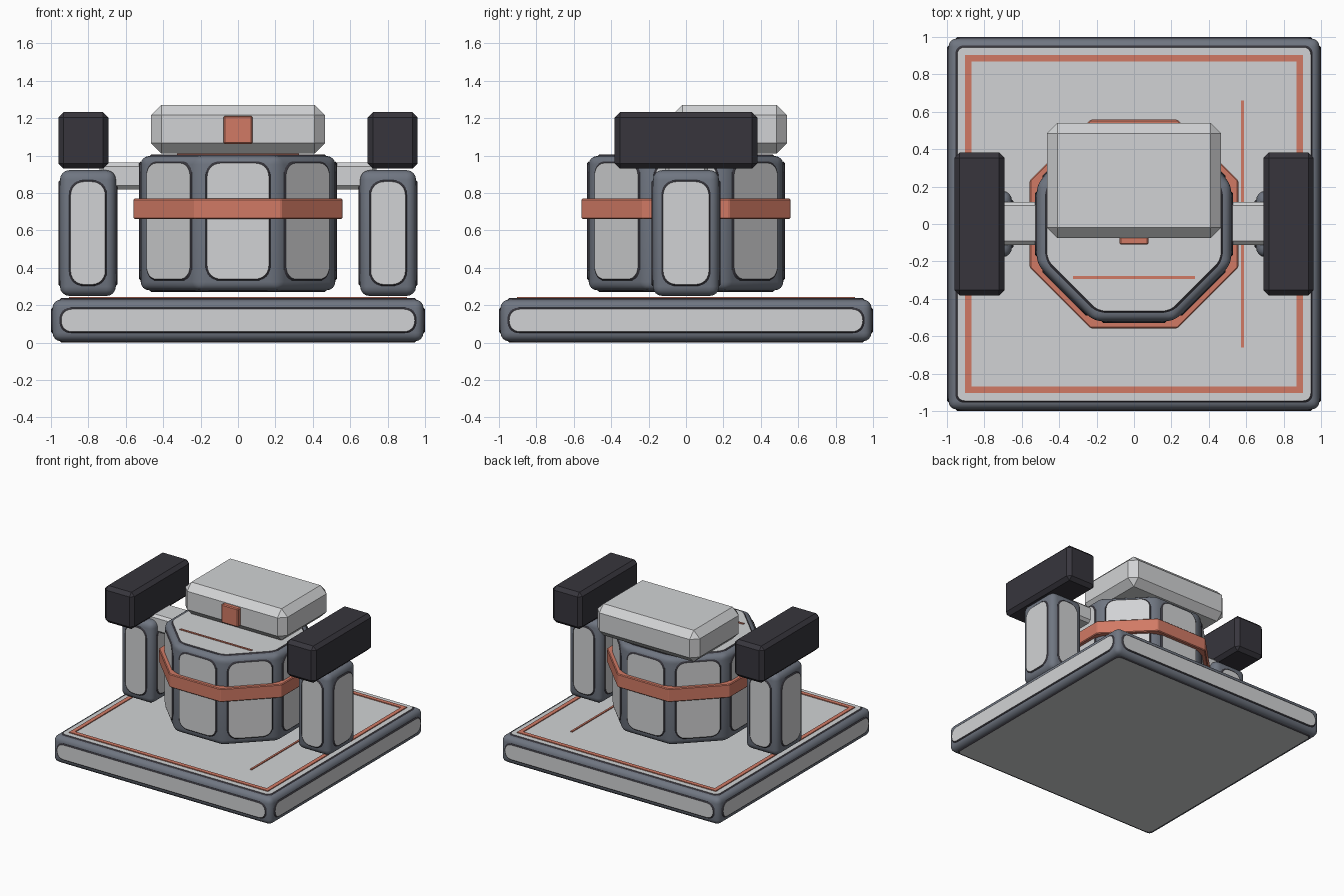
import bpy, bmesh, math
from mathutils import Matrix, Vector

if "Cube" in bpy.data.objects:
    bpy.data.objects.remove(bpy.data.objects["Cube"])


def material(name, rgb):
    m = bpy.data.materials.new(name)
    m.diffuse_color = (*rgb, 1)
    m.use_nodes = True
    m.node_tree.nodes["Principled BSDF"].inputs["Base Color"].default_value = m.diffuse_color
    return m


LIGHT = material("light_grey", (0.64, 0.65, 0.66))
FRAME = material("slate_frame", (0.16, 0.18, 0.22))
ORANGE = material("coral_orange", (0.64, 0.195, 0.13))
BLACK = material("charcoal", (0.038, 0.036, 0.046))
SEAM = 0.009
LIFT = 0.008


def finish(name, bm, mats, smooth=False):
    bmesh.ops.recalc_face_normals(bm, faces=bm.faces)
    me = bpy.data.meshes.new(name)
    bm.to_mesh(me)
    bm.free()
    for m in mats:
        me.materials.append(m)
    ob = bpy.data.objects.new(name, me)
    bpy.context.collection.objects.link(ob)
    if smooth:
        bpy.ops.object.select_all(action='DESELECT')
        ob.select_set(True)
        bpy.context.view_layer.objects.active = ob
        bpy.ops.object.shade_smooth_by_angle(angle=math.radians(40))
    return ob


def bevel(bm, width, segments):
    if width:
        bmesh.ops.bevel(bm, geom=bm.edges[:], offset=width, segments=segments,
                        profile=0.5, affect='EDGES')


def box(name, lo, hi, mat, width=0, segments=1):
    lo, hi = Vector(lo), Vector(hi)
    bm = bmesh.new()
    bmesh.ops.create_cube(bm, size=1, matrix=Matrix.Translation((lo + hi) / 2)
                          @ Matrix.Diagonal((*(hi - lo), 1)))
    bevel(bm, width, segments)
    return finish(name, bm, [mat], segments > 1)


def octagon(inradius):
    r = inradius / math.cos(math.pi / 8)
    return [(r * math.cos(math.pi / 8 + i * math.pi / 4),
             r * math.sin(math.pi / 8 + i * math.pi / 4)) for i in range(8)]


def rect(w, h):
    return [(-w / 2, -h / 2), (w / 2, -h / 2), (w / 2, h / 2), (-w / 2, h / 2)]


def prism(name, corners, z0, z1, mat, width, segments):
    bm = bmesh.new()
    face = bm.faces.new([bm.verts.new((x, y, z0)) for x, y in corners])
    top = bmesh.ops.extrude_face_region(bm, geom=[face])["geom"]
    bmesh.ops.translate(bm, vec=(0, 0, z1 - z0),
                        verts=[v for v in top if isinstance(v, bmesh.types.BMVert)])
    bevel(bm, width, segments)
    return finish(name, bm, [mat], segments > 1)


def rounded(corners, radius, grow):
    """Outline with rounded corners, pushed outward by grow."""
    pts = [Vector((x + math.copysign(grow, x), y + math.copysign(grow, y)))
           for x, y in corners]
    out = []
    for i, p in enumerate(pts):
        a = p + (pts[i - 1] - p).normalized() * radius
        b = p + (pts[(i + 1) % len(pts)] - p).normalized() * radius
        for k in range(7):
            t = k / 6
            w = 1.6 * t * (1 - t)
            s = (1 - t) ** 2 + t ** 2 + w
            out.append((a * (1 - t) ** 2 + p * w + b * t ** 2) / s)
    return out


def panel(name, corners, radius, mat4):
    """Light raised plate with a dark sloping seam around it."""
    bm = bmesh.new()
    low = [bm.verts.new((*p, -0.001)) for p in rounded(corners, radius, SEAM)]
    top = [bm.verts.new((*p, LIFT)) for p in rounded(corners, radius, 0)]
    bm.faces.new(top)
    n = len(top)
    for i in range(n):
        j = (i + 1) % n
        bm.faces.new((low[i], low[j], top[j], top[i])).material_index = 1
    bm.transform(mat4)
    # open-backed plate: keep outward winding
    me = bpy.data.meshes.new(name)
    bm.to_mesh(me)
    bm.free()
    me.materials.append(LIGHT)
    me.materials.append(BLACK)
    ob = bpy.data.objects.new(name, me)
    bpy.context.collection.objects.link(ob)


def side(angle, dist, centre):
    return (Matrix.Translation(centre) @ Matrix.Rotation(angle, 4, 'Z')
            @ Matrix.Translation((0, -dist, 0)) @ Matrix.Rotation(math.pi / 2, 4, 'X'))


def up(z):
    return Matrix.Translation((0, 0, z))


def down(z):
    return up(z) @ Matrix.Rotation(math.pi, 4, 'X')


# Base slab with panels on every side
box("base_frame", (-0.992, -0.992, 0.008), (0.992, 0.992, 0.23), FRAME, 0.045, 4)
for i in range(4):
    panel(f"base_side_panel_{i}", rect(1.89, 0.12), 0.058,
          side(i * math.pi / 2, 0.992, (0, 0, 0.119)))
panel("base_top_panel", rect(1.89, 1.89), 0.04, up(0.23))
panel("base_bottom_panel", rect(1.89, 1.89), 0.04, down(0.008))

# Painted border and single line on the base
for s in (-1, 1):
    y0, y1 = sorted((s * 0.87, s * 0.903))
    box("border_stripe_x", (-0.903, y0, 0.236), (0.903, y1, 0.245), ORANGE)
    box("border_stripe_y", (y0, -0.87, 0.236), (y1, 0.87, 0.245), ORANGE)
box("base_line", (0.572, -0.66, 0.236), (0.588, 0.66, 0.245), ORANGE)

# Octagonal drum, its panels and the band around it
prism("drum_frame", octagon(0.52), 0.28, 0.998, FRAME, 0.045, 4)
for i in range(8):
    panel(f"drum_side_panel_{i}", rect(0.33, 0.62), 0.075,
          side(i * math.pi / 4, 0.52, (0, 0, 0.65)))
panel("drum_top_panel", octagon(0.465), 0.04, up(0.998))
panel("drum_bottom_panel", octagon(0.465), 0.04, down(0.28))
prism("drum_band", octagon(0.558), 0.66, 0.77, ORANGE, 0.006, 1)
box("drum_line", (-0.325, -0.293, 1.003), (0.325, -0.277, 1.012), ORANGE)

# Head block with front sensor
box("head", (-0.465, -0.075, 1.012), (0.465, 0.54, 1.272), LIGHT, 0.055)
box("head_sensor", (-0.077, -0.11, 1.062), (0.077, -0.04, 1.213), ORANGE, 0.007)

# Side pillars, arms and top pods
for s, label in ((-1, "left"), (1, "right")):
    def span(a, b):
        return sorted((s * a, s * b))
    x0, x1 = span(0.653, 0.952)
    box(f"{label}_pillar", (x0, -0.177, 0.25), (x1, 0.177, 0.922), FRAME, 0.05, 4)
    c = (s * 0.8025, 0, 0.586)
    for i in range(4):
        wide = i % 2
        panel(f"{label}_pillar_panel_{i}", rect(0.245 if wide else 0.185, 0.55),
              0.075, side(i * math.pi / 2, 0.1495 if wide else 0.177, c))
    x0, x1 = span(0.48, 0.74)
    box(f"{label}_arm", (x0, -0.112, 0.82), (x1, 0.118, 0.962), LIGHT, 0.02)
    x0, x1 = span(0.693, 0.96)
    box(f"{label}_pod", (x0, -0.382, 0.93), (x1, 0.382, 1.232), BLACK, 0.028)
